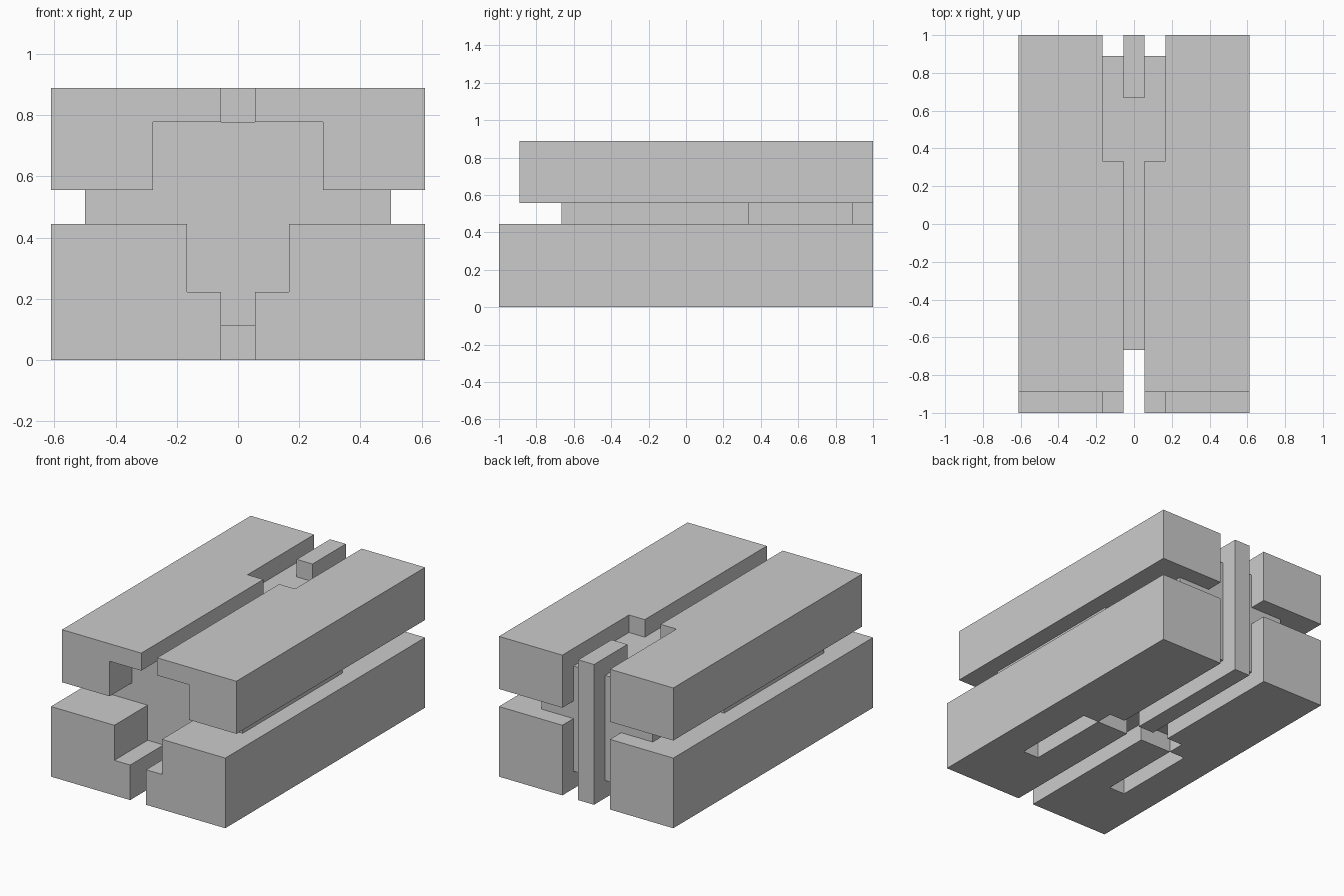
import bpy
import bmesh

if "Cube" in bpy.data.objects:
    bpy.data.objects.remove(bpy.data.objects["Cube"])

U = 1 / 9  # the model sits on a grid of ninths


def box(name, x, y, z):
    """Box from (min, max) ranges in grid units."""
    bm = bmesh.new()
    bmesh.ops.create_cube(bm, size=1)
    for v in bm.verts:
        v.co = [(r[0] if c < 0 else r[1]) * U for c, r in zip(v.co, (x, y, z))]
    return add(name, bm)


def add(name, bm):
    bmesh.ops.recalc_face_normals(bm, faces=bm.faces)
    mesh = bpy.data.meshes.new(name)
    bm.to_mesh(mesh)
    bm.free()
    ob = bpy.data.objects.new(name, mesh)
    bpy.context.collection.objects.link(ob)
    return ob


def cut(ob, cutters):
    """Subtract boxes from a part and remove the helpers."""
    bpy.context.view_layer.objects.active = ob
    for ranges in cutters:
        c = box("cutter", *ranges)
        c.hide_render = True
        m = ob.modifiers.new("cut", 'BOOLEAN')
        m.operation = 'DIFFERENCE'
        m.solver = 'EXACT'
        m.object = c
        bpy.ops.object.modifier_apply(modifier=m.name)
        bpy.data.objects.remove(c, do_unlink=True)


def mid(half):
    return (-half, half)


back_notch = (mid(1.5), (8, 10), (-1, 9))

# Lower block: stepped front recess and underside grooves
lower = box("lower_block", mid(5.5), (-9, 9), (0, 4))
cut(lower, [
    (mid(1.5), (-10, -6), (2, 5)),
    (mid(0.5), (-10, -6), (-1, 3)),
    (mid(0.5), (-10, 0.5), (-1, 1)),
    (mid(2.5), (0, 1), (-1, 1)),
    (mid(1.5), (0.5, 8.5), (-1, 1)),
    ((2.5, 3.5), (-5, 0), (-1, 1)),
    ((-3.5, -2.5), (-5, 0), (-1, 1)),
    back_notch,
])

# Upper block: front recess and the two-width channel on top
upper = box("upper_block", mid(5.5), (-8, 9), (5, 8))
cut(upper, [
    (mid(2.5), (-9, -6), (4, 7)),
    (mid(0.5), (-9, -6), (6, 9)),
    (mid(0.5), (-7, 4), (7, 9)),
    (mid(1.5), (3, 8.5), (7, 9)),
    back_notch,
])

# Recessed middle layer, narrower towards the back
box("middle_layer_front", mid(4.5), (-6, 3), (4, 5))
box("middle_layer_back", mid(3.5), (3, 8), (4, 5))

# Fin wrapping the top, back and underside
profile = [(1, 0), (9, 0), (9, 8), (6, 8), (6, 7), (8, 7), (8, 1), (1, 1)]
bm = bmesh.new()
face = bm.faces.new([bm.verts.new((-0.5 * U, y * U, z * U)) for y, z in profile])
side = bmesh.ops.extrude_face_region(bm, geom=[face])["geom"]
bmesh.ops.translate(bm, vec=(U, 0, 0),
                    verts=[g for g in side if isinstance(g, bmesh.types.BMVert)])
add("wrapping_fin", bm)
